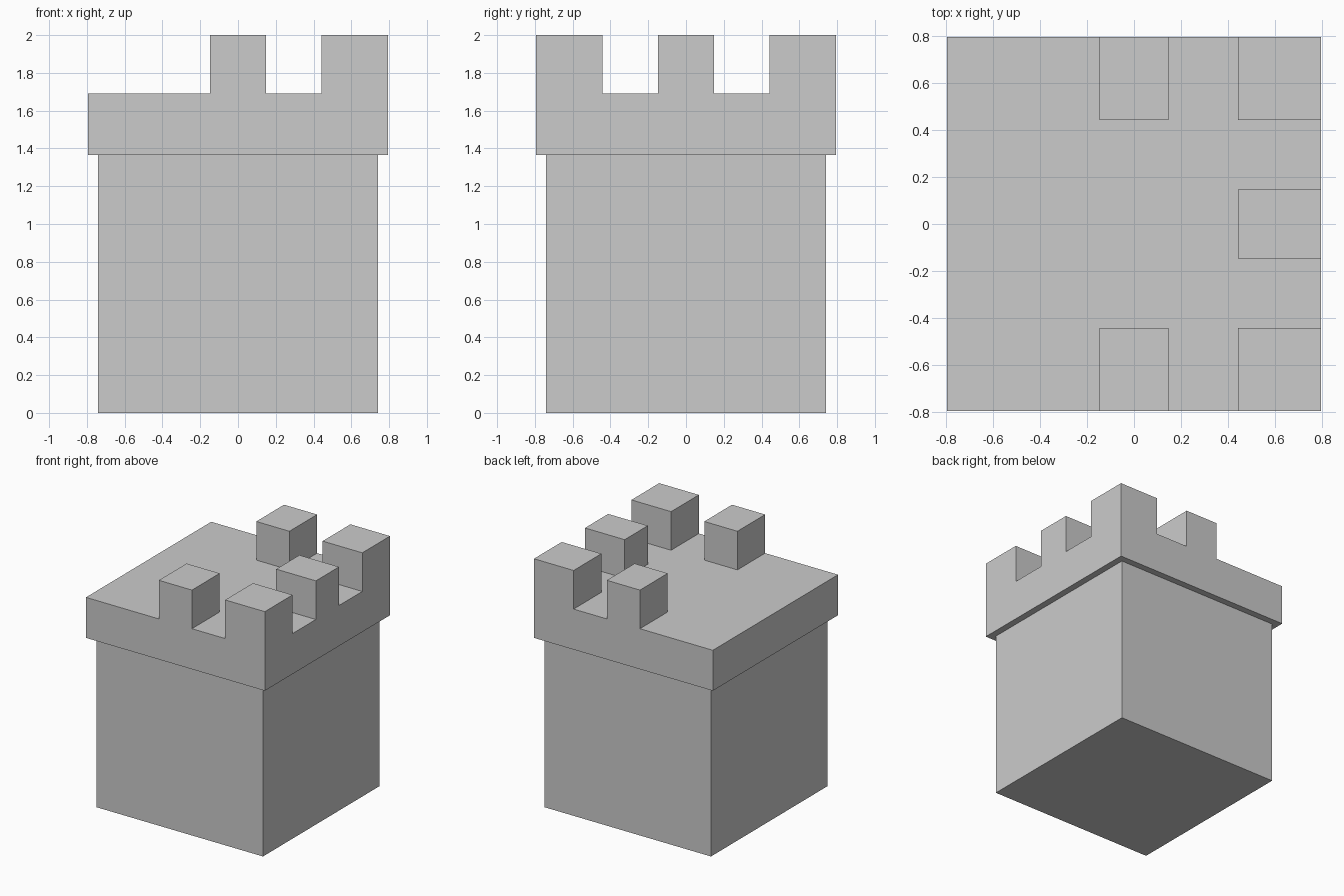
import bpy, bmesh
from mathutils import Vector, Matrix

if "Cube" in bpy.data.objects:
    bpy.data.objects.remove(bpy.data.objects["Cube"])

BODY, RIM = 0.74, 0.794               # half widths
Z_LEDGE, Z_ROOF, Z_TOP = 1.365, 1.69, 2.0
MID, INNER = 0.147, 0.442             # merlon edges


def box(half, z0, z1):
    bm = bmesh.new()
    m = Matrix.LocRotScale(Vector((0, 0, (z0 + z1) / 2)), None,
                           Vector((2 * half, 2 * half, z1 - z0)))
    bmesh.ops.create_cube(bm, size=1, matrix=m)
    return bm


def finish(bm, name):
    bmesh.ops.recalc_face_normals(bm, faces=bm.faces)
    mesh = bpy.data.meshes.new(name)
    bm.to_mesh(mesh)
    bm.free()
    bpy.context.collection.objects.link(bpy.data.objects.new(name, mesh))


# Square tower shaft
finish(box(BODY, 0, Z_LEDGE), "tower_body")

# Overhanging battlement: slice the slab into a 5 x 5 grid of cells
bm = box(RIM, Z_LEDGE, Z_ROOF)
for axis in (Vector((1, 0, 0)), Vector((0, 1, 0))):
    for d in (-INNER, -MID, MID, INNER):
        bmesh.ops.bisect_plane(bm, geom=bm.verts[:] + bm.edges[:] + bm.faces[:],
                               plane_co=axis * d, plane_no=axis)

# Raise the merlons: front, back and right edges, left edge stays open
side = (INNER + RIM) / 2
cells = [(0, -side), (0, side), (side, -side), (side, 0), (side, side)]
tops = [f for f in bm.faces if f.calc_center_median().z > Z_ROOF - 0.001
        and any((f.calc_center_median().xy - Vector(c)).length < 0.01 for c in cells)]
raised = bmesh.ops.extrude_discrete_faces(bm, faces=tops)["faces"]
for f in raised:
    for v in f.verts:
        v.co.z = Z_TOP

# Merge the coplanar cells back into clean flat faces
bmesh.ops.dissolve_limit(bm, angle_limit=0.01, verts=bm.verts, edges=bm.edges)
finish(bm, "battlement")
